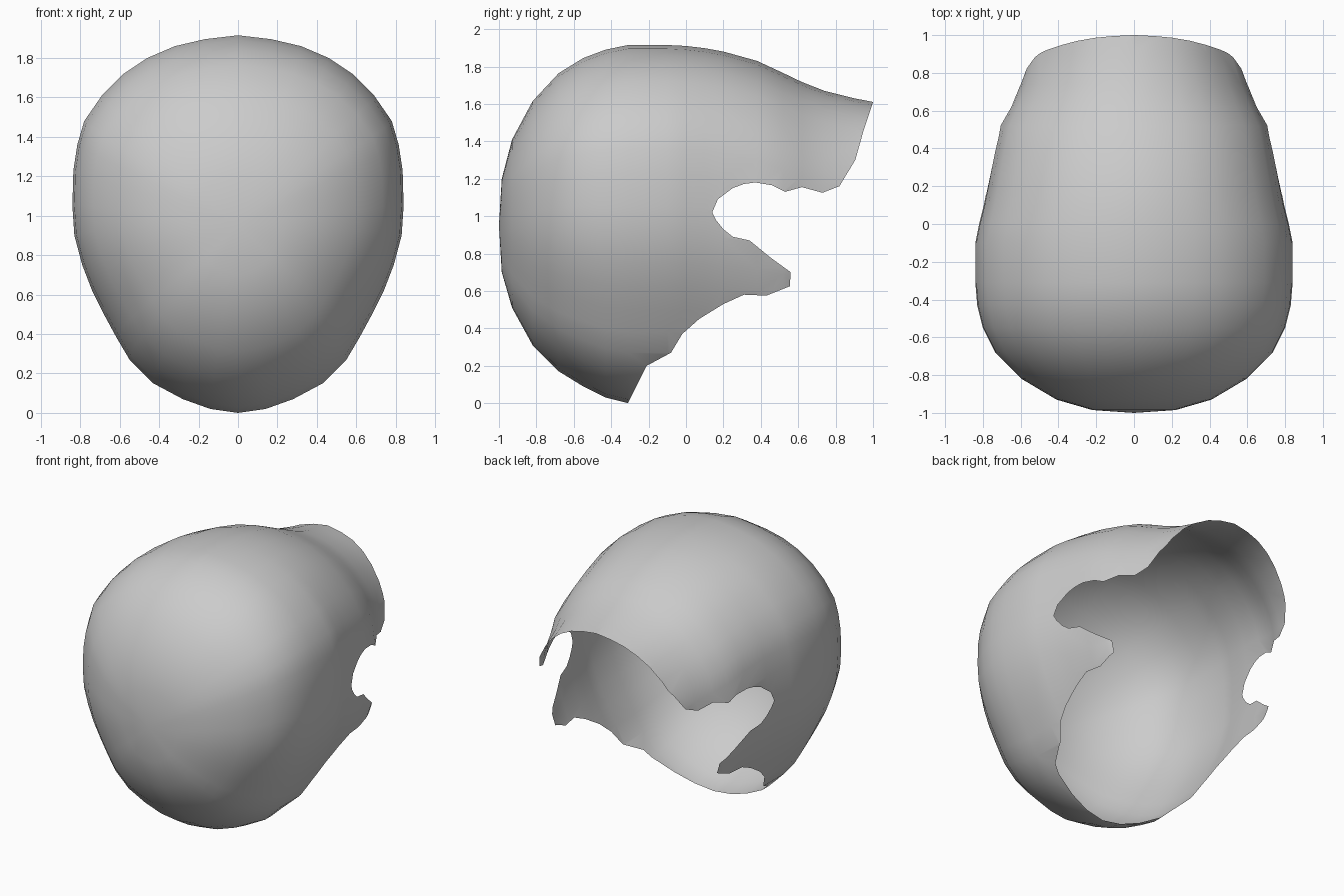
import bpy, bmesh

if "Cube" in bpy.data.objects:
    bpy.data.objects.remove(bpy.data.objects["Cube"])

# Normalised half cross-section: half-width, height
OUTLINE = [(0, 1.915), (.17, 1.895), (.32, 1.86), (.46, 1.80), (.58, 1.72), (.69, 1.61),
           (.78, 1.48), (.815, 1.36), (.835, 1.23), (.84, 1.05), (.83, .9), (.79, .75),
           (.74, .62), (.68, .5), (.615, .38), (.55, .27), (.43, .15), (.28, .07),
           (.14, .02), (0, 0)]
HALF = [(x / .84, z / 1.915) for x, z in OUTLINE]
RING = HALF + [(-x, z) for x, z in HALF[-2:0:-1]]

# Stations front to back: y, bottom, top, half-width
STATIONS = [(-.985, .70, 1.2, .22), (-.93, .51, 1.41, .41), (-.82, .31, 1.615, .595),
            (-.68, .17, 1.765, .735), (-.55, .09, 1.845, .80), (-.43, .03, 1.89, .83),
            (-.31, 0, 1.915, .84), (-.1, 0, 1.915, .84), (0, 0, 1.91, .82),
            (.1, 0, 1.898, .795), (.2, 0, 1.88, .775), (.38, 0, 1.83, .74),
            (.52, 0, 1.765, .71), (.62, 0, 1.717, .66), (.74, 0, 1.67, .61),
            (.9, 0, 1.63, .56), (1.03, 0, 1.605, .53)]

# Side outline (y, z) of the part of the shell that is kept
EDGE = [(-1.2, -.2), (-.41, -.2), (-.21, .2), (-.08, .27), (-.02, .37), (.07, .45),
        (.2, .53), (.31, .58), (.43, .575), (.555, .625), (.56, .7), (.45, .78),
        (.34, .87), (.25, .89), (.2, .93), (.16, .98), (.14, 1.02), (.17, 1.09),
        (.25, 1.15), (.31, 1.172), (.37, 1.18), (.46, 1.165), (.53, 1.13), (.62, 1.155),
        (.73, 1.125), (.82, 1.16), (.905, 1.3), (.95, 1.46), (1.0, 1.61),
        (1.06, 1.8), (1.06, 2.2), (-1.2, 2.2)]


def make_object(name, bm):
    bmesh.ops.recalc_face_normals(bm, faces=bm.faces)
    mesh = bpy.data.meshes.new(name)
    bm.to_mesh(mesh)
    bm.free()
    ob = bpy.data.objects.new(name, mesh)
    bpy.context.collection.objects.link(ob)
    return ob


# Closed lofted body
bm = bmesh.new()
rings = [[bm.verts.new((w * x, y, lo + (hi - lo) * z)) for x, z in RING]
         for y, lo, hi, w in STATIONS]
n = len(RING)
for a, b in zip(rings, rings[1:]):
    for i in range(n):
        j = (i + 1) % n
        bm.faces.new((a[i], a[j], b[j], b[i]))
for ring, pole in ((rings[0], (0, -1, .95)), (rings[-1], (0, 1.03, .9))):
    tip = bm.verts.new(pole)
    for i in range(n):
        bm.faces.new((ring[i], ring[(i + 1) % n], tip))
shell = make_object("mask_shell", bm)

# Prism with the side outline, used to trim the open back
bm = bmesh.new()
left, right = [[bm.verts.new((x, y, z)) for y, z in EDGE] for x in (-1.2, 1.2)]
bm.faces.new(left)
bm.faces.new(right)
for i in range(len(EDGE)):
    j = (i + 1) % len(EDGE)
    bm.faces.new((left[i], left[j], right[j], right[i]))
cutter = make_object("trim_cutter", bm)
cutter.hide_render = True

mod = shell.modifiers.new("trim", 'BOOLEAN')
mod.operation = 'INTERSECT'
mod.solver = 'EXACT'
mod.object = cutter
dg = bpy.context.evaluated_depsgraph_get()
trimmed = bpy.data.meshes.new_from_object(shell.evaluated_get(dg))
shell.modifiers.clear()
shell.data = trimmed
bpy.data.objects.remove(cutter)

# Open the shell: only the cut faces cross the centre plane
bm = bmesh.new()
bm.from_mesh(trimmed)
caps = [f for f in bm.faces
        if min(v.co.x for v in f.verts) < -.001 and max(v.co.x for v in f.verts) > .001]
bmesh.ops.delete(bm, geom=caps, context='FACES')
for f in bm.faces:
    f.smooth = True
bm.to_mesh(trimmed)
bm.free()
